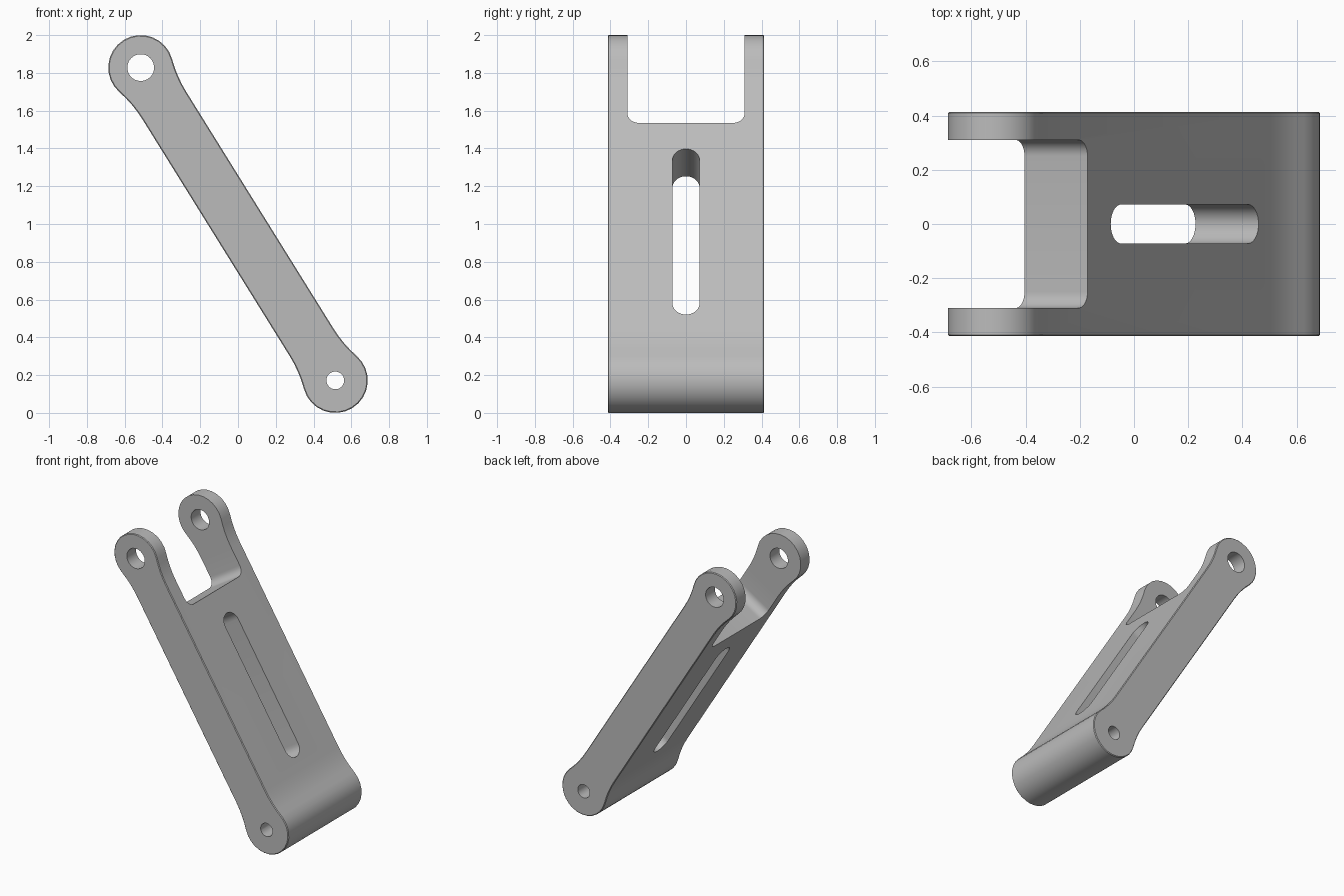
import bpy, bmesh
from math import pi, sin, cos, asin, sqrt
from mathutils import Matrix, Vector

cube = bpy.data.objects.get("Cube")
if cube:
    bpy.data.objects.remove(cube)

# Arm dimensions
END_X, END_Z = 0.515, 0.828      # pivot offsets from the arm middle
HALF_LEN = sqrt(END_X ** 2 + END_Z ** 2)
HALF_WIDTH = 0.414
EYE_R, ARM_H, FLARE_R = 0.172, 0.137, 0.65

# Tilted frame: local x runs down the arm, local y across its thickness
u = Vector((END_X, 0, -END_Z)).normalized()
v = Vector((-u.z, 0, u.x))
w = u.cross(v)
frame = Matrix.Translation((0, 0, 1)) @ Matrix((u, v, w)).transposed().to_4x4()

grey = bpy.data.materials.new("plain_grey")
grey.use_nodes = True
grey.diffuse_color = (0.5, 0.5, 0.5, 1)
grey.node_tree.nodes["Principled BSDF"].inputs["Base Color"].default_value = (0.5, 0.5, 0.5, 1)


def arc(cx, cy, r, a0, a1, steps):
    return [(cx + r * cos(a0 + (a1 - a0) * i / steps),
             cy + r * sin(a0 + (a1 - a0) * i / steps)) for i in range(steps + 1)]


def rounded_rect(x0, x1, half, r, steps=8):
    corners = [(x1 - r, half - r, 0), (x0 + r, half - r, pi / 2),
               (x0 + r, r - half, pi), (x1 - r, r - half, 1.5 * pi)]
    pts = []
    for cx, cy, a in corners:
        for p in arc(cx, cy, r, a, a + pi / 2, steps):
            if not pts or (Vector(p) - Vector(pts[-1])).length > 1e-5:
                pts.append(p)
    if (Vector(pts[0]) - Vector(pts[-1])).length < 1e-5:
        pts.pop()
    return pts


def prism(name, pts, half, across=False, chamfer=0):
    """Extrude a profile along the local width, or through the thickness."""
    bm = bmesh.new()
    place = (lambda p, d: (p[0], d, p[1])) if across else (lambda p, d: (p[0], p[1], d))
    face = bm.faces.new([bm.verts.new(place(p, -half)) for p in pts])
    out = bmesh.ops.extrude_face_region(bm, geom=[face])
    moved = [g for g in out["geom"] if isinstance(g, bmesh.types.BMVert)]
    bmesh.ops.translate(bm, verts=moved, vec=place((0, 0), 2 * half))
    bmesh.ops.recalc_face_normals(bm, faces=bm.faces)
    if chamfer:
        rims = [e for e in bm.edges if any(len(f.verts) > 4 for f in e.link_faces)]
        bmesh.ops.bevel(bm, geom=rims, offset=chamfer, segments=1, affect='EDGES')
    mesh = bpy.data.meshes.new(name)
    bm.to_mesh(mesh)
    bm.free()
    mesh.materials.append(grey)
    obj = bpy.data.objects.new(name, mesh)
    obj.matrix_world = frame
    bpy.context.collection.objects.link(obj)
    return obj


# Arm outline: one quarter with round eye and flare, mirrored both ways
reach = sqrt((EYE_R + FLARE_R) ** 2 - (ARM_H + FLARE_R) ** 2)
turn = asin(reach / (EYE_R + FLARE_R))
quarter = arc(-HALF_LEN, 0, EYE_R, pi, pi / 2 - turn, 8)
quarter += arc(-HALF_LEN + reach, ARM_H + FLARE_R, FLARE_R, -pi / 2 - turn, -pi / 2, 4)[1:]
upper = quarter + [(-x, y) for x, y in reversed(quarter)]
outline = upper + [(x, -y) for x, y in reversed(upper[1:-1])]
arm = prism("link_arm", outline, HALF_WIDTH, chamfer=0.005)

# Cutters: fork notch, long slot and the two pivot holes
cutters = [
    prism("fork_notch_cutter", rounded_rect(-1.5, 0.43 - HALF_LEN, 0.31, 0.06), 0.5, across=True),
    prism("slot_cutter", rounded_rect(-0.383, 0.65, 0.072, 0.072), 0.5, across=True),
    prism("top_hole_cutter", arc(-HALF_LEN, 0, 0.071, 0, 2 * pi, 28)[:-1], 0.6),
    prism("bottom_hole_cutter", arc(HALF_LEN, 0, 0.047, 0, 2 * pi, 28)[:-1], 0.6),
]
for cutter in cutters:
    cutter.hide_render = True
    mod = arm.modifiers.new(cutter.name, 'BOOLEAN')
    mod.operation = 'DIFFERENCE'
    mod.solver = 'EXACT'
    mod.object = cutter

# Apply the cuts and shade
bpy.ops.object.select_all(action='DESELECT')
arm.select_set(True)
bpy.context.view_layer.objects.active = arm
for mod in list(arm.modifiers):
    bpy.ops.object.modifier_apply(modifier=mod.name)
for cutter in cutters:
    bpy.data.objects.remove(cutter)
bpy.ops.object.shade_smooth_by_angle(angle=pi / 6)
